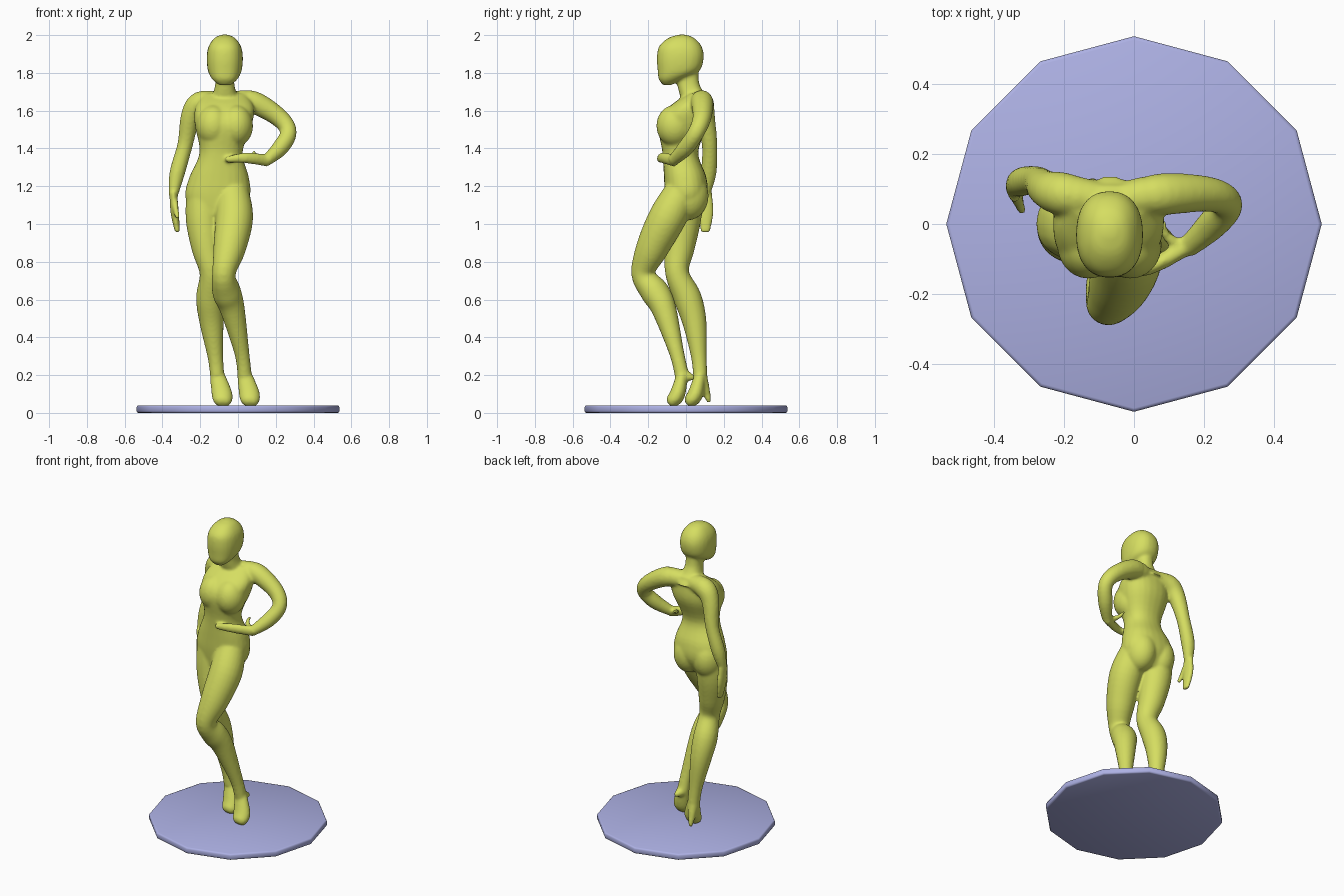
import bpy
import bmesh
from math import cos, sin, tau, copysign
from mathutils import Matrix, Vector

cube = bpy.data.objects.get("Cube")
if cube:
    bpy.data.objects.remove(cube, do_unlink=True)

ACROSS, BACK, UP = Matrix.Identity(3)


def make_material(name, red, green, blue):
    material = bpy.data.materials.new(name)
    material.use_nodes = True
    color = (red, green, blue, 1)
    material.diffuse_color = color
    material.node_tree.nodes["Principled BSDF"].inputs["Base Color"].default_value = color
    return material


def make_object(name, bm, material):
    bmesh.ops.recalc_face_normals(bm, faces=bm.faces)
    for face in bm.faces:
        face.smooth = True
    mesh = bpy.data.meshes.new(name)
    bm.to_mesh(mesh)
    bm.free()
    mesh.materials.append(material)
    obj = bpy.data.objects.new(name, mesh)
    bpy.context.collection.objects.link(obj)
    return obj


def refine(rows, steps=5):
    """Add smoothly interpolated rows between the given ones."""
    rows = [Vector(row) for row in rows]
    slopes = [(after - before) / 2
              for before, after in zip(rows[:1] + rows, rows[1:] + rows[-1:])]
    result = []
    for start, end, leave, arrive in zip(rows, rows[1:], slopes, slopes[1:]):
        for step in range(steps):
            t = step / steps
            ease = t * t * (3 - 2 * t)
            result.append(start.lerp(end, ease)
                          + leave * t * (1 - t) ** 2 - arrive * t * t * (1 - t))
    return result + rows[-1:]


def tube(bm, rows, ref, axis=None, power=2, sides=24):
    """Loft rounded sections along rows of x, y, z and two radii, the first along ref."""
    rows = refine(rows)
    centers = [Vector(row[:3]) for row in rows]
    rings = []
    for row, center, before, after in zip(rows, centers, centers[:1] + centers,
                                          centers[1:] + centers[-1:]):
        along = axis or (after - before).normalized()
        u = (ref - along * ref.dot(along)).normalized()
        v = along.cross(u)
        ring = []
        for k in range(sides):
            c, s = (copysign(abs(wave) ** (2 / power), wave)
                    for wave in (cos(tau * k / sides), sin(tau * k / sides)))
            ring.append(bm.verts.new(center + u * c * row[3] + v * s * row[4]))
        rings.append(ring)
    for low, high in zip(rings, rings[1:]):
        for k in range(sides):
            bm.faces.new((low[k - 1], low[k], high[k], high[k - 1]))
    bm.faces.new(rings[0])
    bm.faces.new(rings[-1])


def spine(z):
    """Sideways position of the body's middle: the hips swing to the right."""
    return min(-.07, .08 * z - .2)


def trunk(bm, rows):
    """Loft level sections along the spine from rows of y, z, half width, half depth."""
    tube(bm, [(spine(z), y, z, width, depth) for y, z, width, depth in rows],
         ACROSS, axis=UP, power=2.3)


def limb(bm, rows, ref=ACROSS, flat=1):
    """Loft from rows of x, y, z, radius; flat scales the radius across ref."""
    tube(bm, [(*row, row[-1] * flat) for row in rows], ref)


def blob(bm, center, radii):
    bmesh.ops.create_uvsphere(bm, u_segments=24, v_segments=16, radius=1,
                              matrix=Matrix.Translation(center) @ Matrix.Diagonal((*radii, 1)))


def foot(bm, ankle, heel_tip):
    """Pointed foot hanging from the ankle, with a slim heel running to its tip."""
    ankle, heel_tip = Vector(ankle), Vector(heel_tip)
    ball = ankle + Vector((.025, -.025, -.1))
    toe = ankle + Vector((.03, -.055, -.14))
    tip = ankle + Vector((.03, -.07, -.155))
    limb(bm, [(*ankle, .04), (*ball, .055), (*toe, .047), (*tip, .025)], flat=.75)
    limb(bm, [(*ankle, .037), (*ankle.lerp(heel_tip, .5), .026), (*heel_tip, .012)])


skin = make_material("olive yellow", .67, .73, .12)
stand = make_material("pale periwinkle", .42, .44, .78)

# Twelve-sided stand with softened rims
thickness, radius = .04, .537
bm = bmesh.new()
bmesh.ops.create_cone(bm, cap_ends=True, segments=12, radius1=radius, radius2=radius,
                      depth=thickness, matrix=Matrix.Translation(UP * thickness / 2))
rims = [e for e in bm.edges if abs(e.verts[0].co.z - e.verts[1].co.z) < thickness / 2]
bmesh.ops.bevel(bm, geom=rims, offset=.01, segments=2, profile=.5, affect='EDGES')
make_object("round_stand", bm, stand)

body = bmesh.new()

# Torso from pelvis to collar
trunk(body, [(-.02, 1.05, .13, .08), (0, 1.15, .172, .112), (-.005, 1.25, .157, .112),
             (-.03, 1.38, .114, .095), (-.015, 1.53, .152, .132), (.015, 1.62, .155, .105),
             (.06, 1.69, .11, .05)])

# Soft bust and seat, one on each side of the spine
for side in (-1, 1):
    blob(body, (spine(2) + side * .06, -.06, 1.52), (.09, .097, .11))
    blob(body, (spine(1.15) + side * .07, .01, 1.15), (.095, .11, .13))

# Neck and featureless head
trunk(body, [(.06, 1.64, .08, .08), (.015, 1.73, .052, .06), (.005, 1.82, .05, .06)])
trunk(body, [(-.1, 1.735, .03, .02), (-.08, 1.765, .066, .064), (-.04, 1.81, .089, .11),
             (-.03, 1.88, .096, .124), (-.03, 1.94, .086, .113), (-.025, 1.985, .054, .068),
             (-.02, 2.003, .015, .015)])

# Right arm hanging at the side
limb(body, [(-.1, .07, 1.65, .05), (-.2, .085, 1.64, .062), (-.25, .1, 1.57, .053),
            (-.28, .125, 1.42, .041), (-.322, .12, 1.27, .041), (-.343, .1, 1.15, .025)])
limb(body, [(-.343, .1, 1.17, .02), (-.335, .105, 1.06, .022), (-.32, .102, .955, .013)],
     flat=1.9)
limb(body, [(-.34, .09, 1.14, .02), (-.32, .035, 1.03, .012)])

# Left arm bent with the hand on the hip and the thumb to the back
limb(body, [(-.03, .07, 1.65, .05), (.08, .085, 1.645, .06), (.215, .085, 1.565, .05),
            (.267, .055, 1.487, .044), (.225, 0, 1.405, .044), (.15, -.07, 1.335, .03)])
limb(body, [(.16, -.06, 1.335, .025), (.04, -.125, 1.35, .022), (-.065, -.14, 1.34, .013)],
     ref=BACK, flat=1.3)
limb(body, [(.14, -.07, 1.34, .02), (.09, -.03, 1.365, .014), (.085, .01, 1.385, .01)], ref=UP)

# Left leg with the knee pushed forward
limb(body, [(-.03, -.03, 1.16, .09), (-.02, -.1, 1.03, .1), (-.045, -.18, .87, .086),
            (-.075, -.228, .735, .062), (-.06, -.165, .64, .076), (-.03, -.117, .55, .066),
            (.02, -.05, .32, .04), (.035, -.022, .2, .038)])
foot(body, (.035, -.02, .2), (.05, .045, .185))

# Right leg carrying the weight
limb(body, [(-.18, 0, 1.16, .095), (-.182, -.015, 1.02, .094), (-.165, -.035, .87, .08),
            (-.14, -.047, .74, .063), (-.148, .008, .61, .074), (-.14, .045, .48, .064),
            (-.12, .068, .3, .042), (-.11, .075, .2, .038)])
foot(body, (-.11, .075, .2), (-.12, .125, .055))

# Fuse all the parts into one soft skin
figure = make_object("standing_figure", body, skin)
remesh = figure.modifiers.new("fuse", 'REMESH')
remesh.mode = 'VOXEL'
remesh.voxel_size = .008
remesh.use_smooth_shade = True
soften = figure.modifiers.new("soften", 'SMOOTH')
soften.factor = .5
soften.iterations = 9
